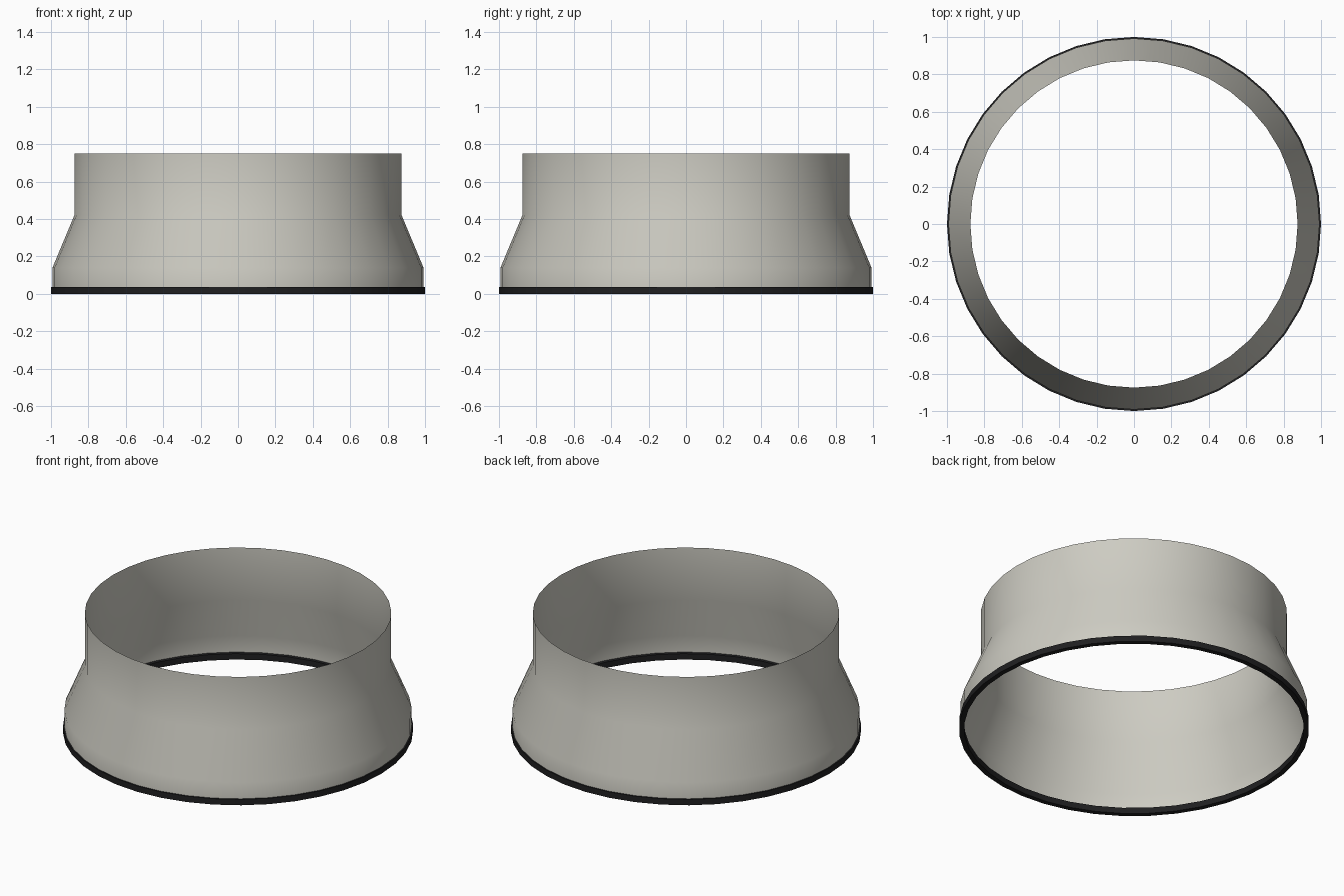
import bpy
import bmesh
from math import cos, sin, tau, radians

SIDES = 40

if "Cube" in bpy.data.objects:
    bpy.data.objects.remove(bpy.data.objects["Cube"])


def material(name, colour):
    mat = bpy.data.materials.new(name)
    mat.use_nodes = True
    mat.diffuse_color = (*colour, 1)
    mat.node_tree.nodes["Principled BSDF"].inputs["Base Color"].default_value = (*colour, 1)
    return mat


def revolve(name, profile, mat, closed=False):
    """Spin a (radius, height) profile, listed so that its faces point outwards."""
    bm = bmesh.new()
    rings = [[bm.verts.new((r * cos(tau * i / SIDES), r * sin(tau * i / SIDES), z))
              for i in range(SIDES)] for r, z in profile]
    pairs = list(zip(rings, rings[1:]))
    if closed:
        pairs.append((rings[-1], rings[0]))
    for low, high in pairs:
        for i in range(SIDES):
            j = (i + 1) % SIDES
            bm.faces.new((low[i], low[j], high[j], high[i]))
    mesh = bpy.data.meshes.new(name)
    bm.to_mesh(mesh)
    bm.free()
    mesh.materials.append(mat)
    obj = bpy.data.objects.new(name, mesh)
    bpy.context.collection.objects.link(obj)
    bpy.ops.object.select_all(action="DESELECT")
    obj.select_set(True)
    bpy.context.view_layer.objects.active = obj
    bpy.ops.object.shade_smooth_by_angle(angle=radians(40))
    return obj


stone = material("warm light grey", (0.61, 0.60, 0.54))
black = material("black rubber", (0.014, 0.014, 0.015))

# Thin open collar: wide skirt, sloped shoulder, straight neck
revolve("collar_shell", [(0.992, 0.015), (0.992, 0.14), (0.875, 0.42), (0.875, 0.75)], stone)

# Seal around the bottom rim
revolve("base_seal", [(0.97, 0), (1, 0), (1, 0.037), (0.97, 0.037)], black, closed=True)
